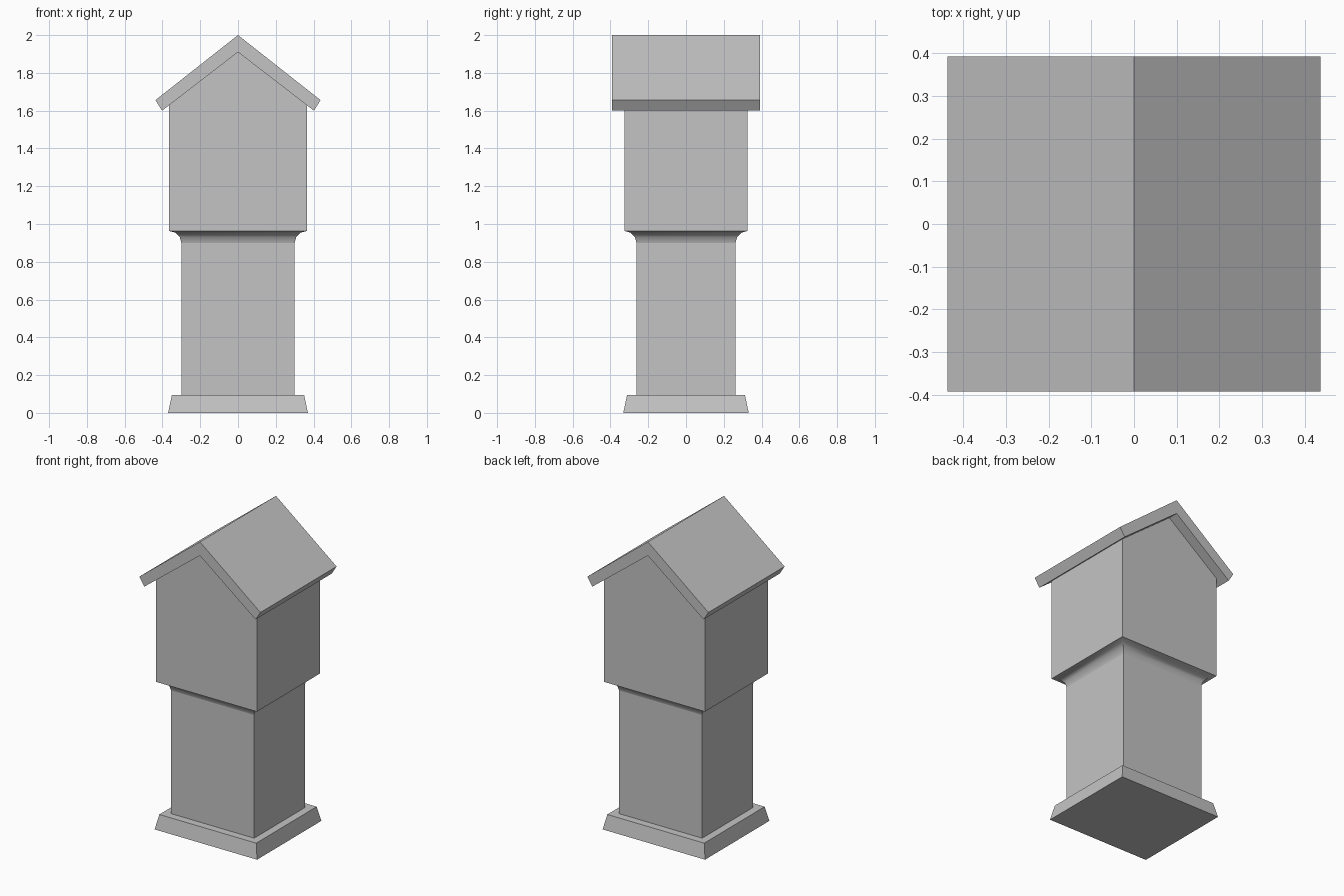
import bpy, bmesh, math

cube = bpy.data.objects.get("Cube")
if cube:
    bpy.data.objects.remove(cube, do_unlink=True)

stone = bpy.data.materials.new("grey stone")
stone.use_nodes = True
stone.diffuse_color = (0.55, 0.55, 0.55, 1)
stone.node_tree.nodes["Principled BSDF"].inputs["Base Color"].default_value = (0.55, 0.55, 0.55, 1)


def loft(name, rings, caps=True):
    """Join equal-length rings of points into one solid."""
    bm = bmesh.new()
    rows = [[bm.verts.new(p) for p in ring] for ring in rings]
    n = len(rows[0])
    for low, high in zip(rows, rows[1:]):
        for i in range(n):
            j = (i + 1) % n
            bm.faces.new((low[i], low[j], high[j], high[i]))
    if caps:
        bm.faces.new(rows[0][::-1])
        bm.faces.new(rows[-1])
    bmesh.ops.recalc_face_normals(bm, faces=bm.faces)
    mesh = bpy.data.meshes.new(name)
    bm.to_mesh(mesh)
    bm.free()
    mesh.materials.append(stone)
    obj = bpy.data.objects.new(name, mesh)
    bpy.context.collection.objects.link(obj)
    return obj


def rect(x, y, z):
    return [(-x, -y, z), (x, -y, z), (x, y, z), (-x, y, z)]


def extrude_y(name, profile, half_depth):
    return loft(name, [[(x, y, z) for x, z in profile] for y in (-half_depth, half_depth)])


# Tapered plinth and square shaft
loft("plinth", [rect(0.37, 0.332, 0), rect(0.35, 0.312, 0.095)])
loft("shaft", [rect(0.30, 0.262, 0.09), rect(0.30, 0.262, 0.90)])

# Concave moulding flaring out under the upper house
steps = 3
rings = []
for i in range(steps + 1):
    t = math.pi / 2 * i / steps
    grow = 0.064 * (1 - math.cos(t))
    rings.append(rect(0.30 + grow, 0.262 + grow, 0.90 + 0.063 * math.sin(t)))
cove = loft("cove_moulding", rings)
bpy.ops.object.select_all(action='DESELECT')
cove.select_set(True)
bpy.context.view_layer.objects.active = cove
bpy.ops.object.shade_smooth_by_angle(angle=math.radians(35))

# Upper house with gabled ends
extrude_y("gabled_house", [(-0.364, 0.963), (0.364, 0.963), (0.364, 1.63), (0, 1.912), (-0.364, 1.63)], 0.326)

# Pitched roof slab
extrude_y("pitched_roof", [(0, 2), (0.437, 1.656), (0.402, 1.60),
                           (0, 1.91), (-0.402, 1.60), (-0.437, 1.656)], 0.393)
